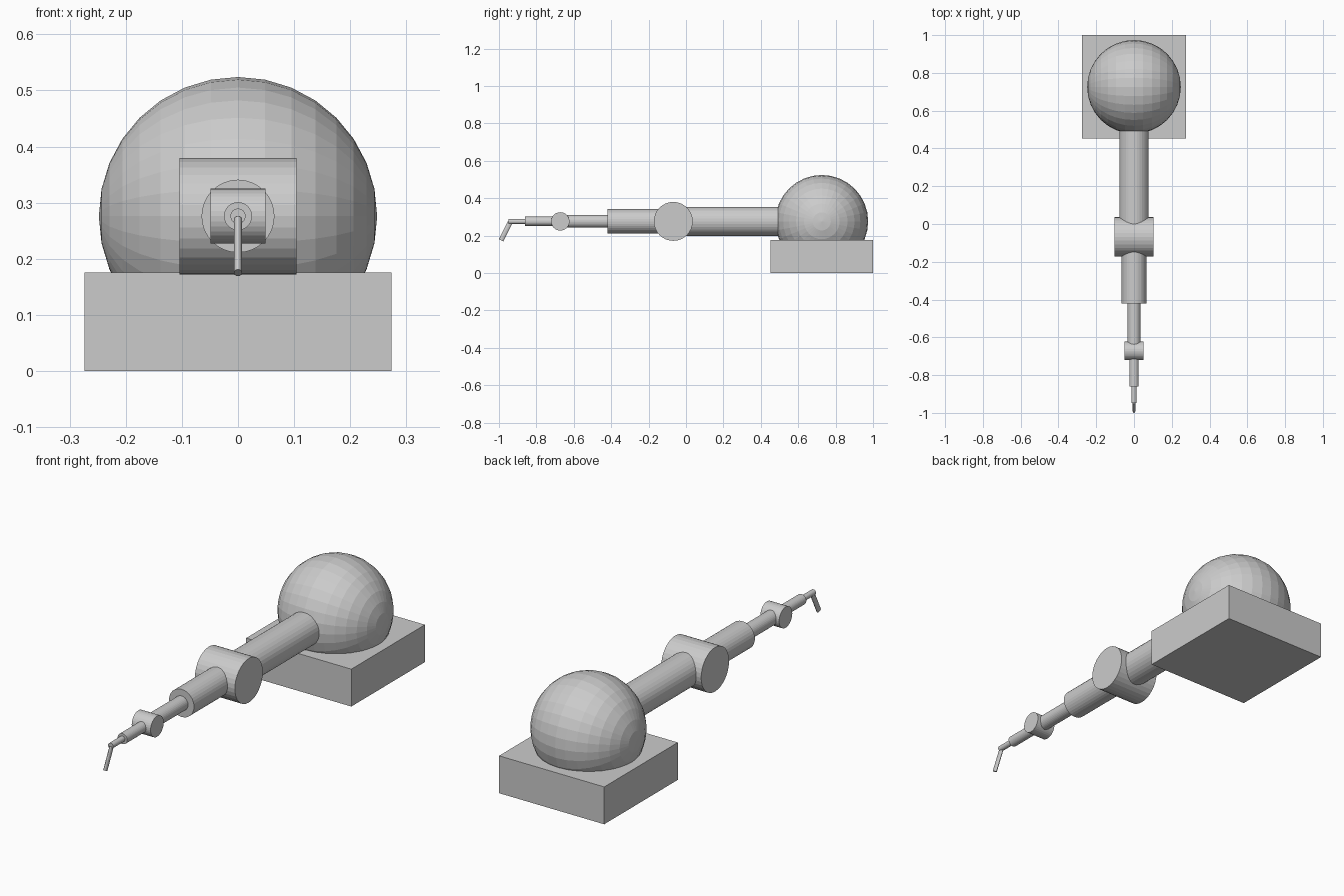
import bpy
from mathutils import Vector

if "Cube" in bpy.data.objects:
    bpy.data.objects.remove(bpy.data.objects["Cube"])

Z = 0.276  # height of the arm axis


def rod(name, start, end, radius, flat=1.0):
    """32-sided cylinder between two points; flat narrows its local x radius."""
    a, b = Vector(start), Vector(end)
    d = b - a
    bpy.ops.mesh.primitive_cylinder_add(vertices=32, radius=radius, depth=d.length,
                                        location=(a + b) / 2)
    o = bpy.context.object
    o.name = name
    o.rotation_euler = Vector((0, 0, 1)).rotation_difference(d.normalized()).to_euler()
    o.scale.x = flat
    return o


# base block
bpy.ops.mesh.primitive_cube_add(size=1, location=(0, 0.726, 0.088))
base = bpy.context.object
base.name = "base_block"
base.scale = (0.548, 0.548, 0.176)

# shoulder ball, poles facing the sides
bpy.ops.mesh.primitive_uv_sphere_add(segments=32, ring_count=16, radius=0.248,
                                     location=(0, 0.726, Z), rotation=(0, 1.570796, 0))
bpy.context.object.name = "shoulder_ball"

# arm sections along y: name, start, end, radius
for name, y0, y1, r in [
    ("upper_arm", 0.60, -0.06, 0.078),
    ("forearm", -0.07, -0.42, 0.065),
    ("forearm_extension", -0.40, -0.67, 0.034),
    ("hand_rod", -0.67, -0.86, 0.025),
    ("tool_rod", -0.84, -0.948, 0.0135),
]:
    rod(name, (0, y0, Z), (0, y1, Z), r)

# hinge joints across x: name, y, radius, half width
for name, y, r, w in [("elbow_joint", -0.068, 0.104, 0.104),
                      ("wrist_joint", -0.672, 0.049, 0.049)]:
    rod(name, (-w, y, Z), (w, y, Z), r)

# angled tool tip, narrow across x
rod("tool_tip", (0, -0.941, 0.270), (0, -0.988, 0.175), 0.0132, flat=0.55)
